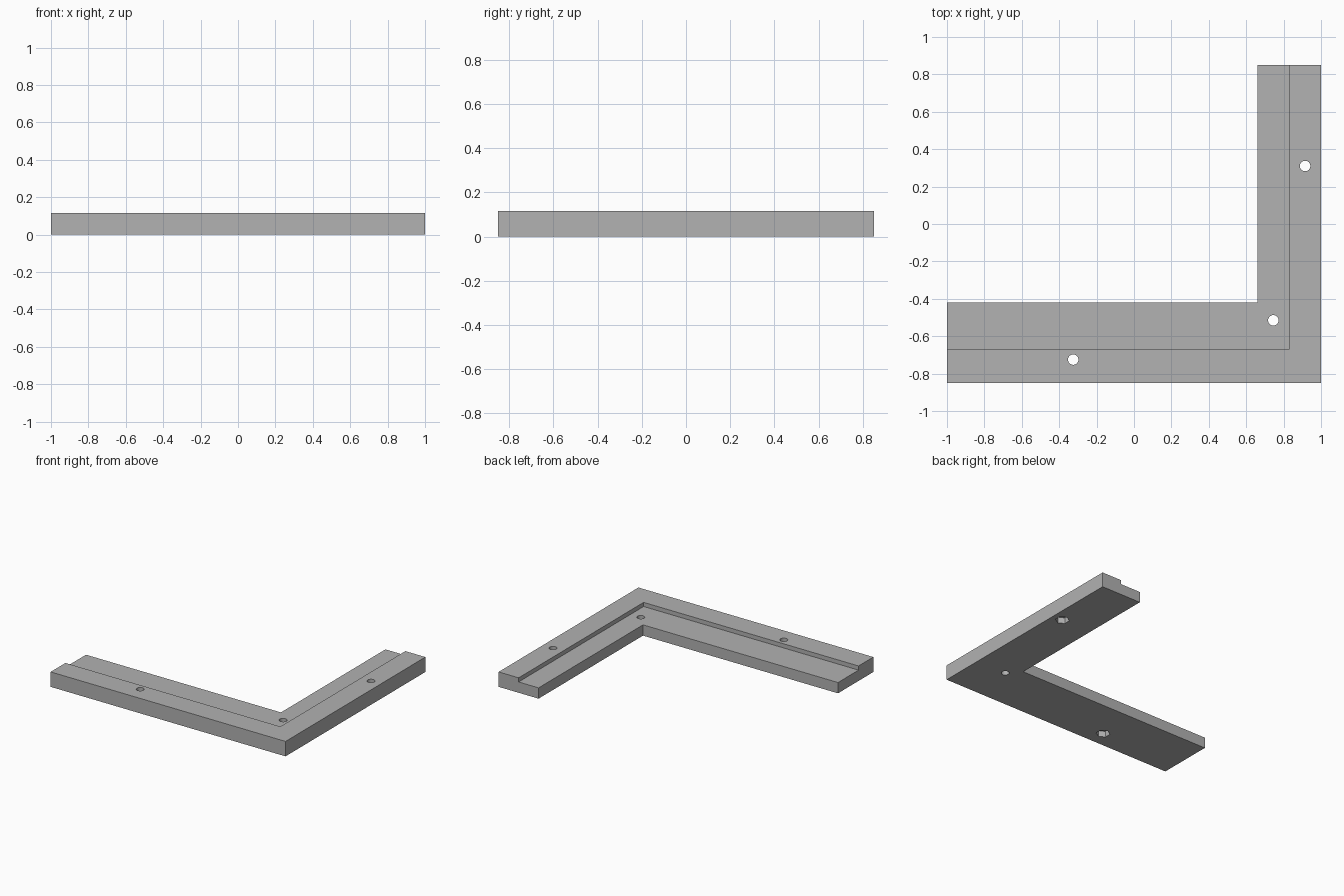
import bpy
import bmesh
import math
from mathutils import Matrix, Vector

default = bpy.data.objects.get("Cube")
if default:
    bpy.data.objects.remove(default, do_unlink=True)

HEIGHT, LEDGE = 0.115, 0.083
X, Y = 1.0, 0.85                      # half extents
INNER_X, INNER_Y = 0.66, -0.42        # inside edges of the two arms
STEP_X, STEP_Y = 0.83, -0.67          # edges of the raised outer rim
HOLE_R, POCKET_R, POCKET_DEPTH = 0.028, 0.05, 0.045

grey = bpy.data.materials.new("Plain grey")
grey.use_nodes = True
colour = (0.445, 0.445, 0.445, 1)
grey.diffuse_color = colour
grey.node_tree.nodes["Principled BSDF"].inputs["Base Color"].default_value = colour


def make_object(name, bm):
    mesh = bpy.data.meshes.new(name)
    bmesh.ops.recalc_face_normals(bm, faces=bm.faces)
    bm.to_mesh(mesh)
    bm.free()
    mesh.materials.append(grey)
    obj = bpy.data.objects.new(name, mesh)
    bpy.context.collection.objects.link(obj)
    return obj


def prism(name, outline, z0, z1):
    bm = bmesh.new()
    face = bm.faces.new([bm.verts.new((x, y, z0)) for x, y in outline])
    top = bmesh.ops.extrude_face_region(bm, geom=[face])["geom"]
    bmesh.ops.translate(bm, vec=Vector((0, 0, z1 - z0)),
                        verts=[v for v in top if isinstance(v, bmesh.types.BMVert)])
    return make_object(name, bm)


def drill(name, x, y, radius, sides, z0, z1):
    bm = bmesh.new()
    place = Matrix.Translation((x, y, (z0 + z1) / 2)) @ Matrix.Rotation(math.pi / 2, 4, "Z")
    bmesh.ops.create_cone(bm, cap_ends=True, segments=sides, radius1=radius,
                          radius2=radius, depth=z1 - z0, matrix=place)
    # Put a corner of the hexagonal pockets on the y axis
    if sides == 6:
        v = bm.verts[:][0].co - Vector((x, y, 0))
        turn = math.pi / 2 - math.atan2(v.y, v.x)
        bmesh.ops.rotate(bm, cent=(x, y, 0), matrix=Matrix.Rotation(turn, 3, "Z"), verts=bm.verts)
    return make_object(name, bm)


def cut(target, cutter):
    cutter.hide_render = True
    mod = target.modifiers.new(cutter.name, "BOOLEAN")
    mod.operation = "DIFFERENCE"
    mod.solver = "EXACT"
    mod.object = cutter
    bpy.context.view_layer.objects.active = target
    bpy.ops.object.modifier_apply(modifier=mod.name)
    bpy.data.objects.remove(cutter, do_unlink=True)


# L-shaped corner bracket
bracket = prism("corner_bracket",
                [(-X, -Y), (X, -Y), (X, Y), (INNER_X, Y), (INNER_X, INNER_Y), (-X, INNER_Y)],
                0, HEIGHT)

# Lowered ledge along the inside of both arms
cut(bracket, prism("ledge_cutter",
                   [(-X - 0.1, STEP_Y), (STEP_X, STEP_Y), (STEP_X, Y + 0.1), (-X - 0.1, Y + 0.1)],
                   LEDGE, HEIGHT + 0.1))

# Screw holes; those in the rim have hexagonal nut pockets underneath
for x, y, has_pocket in [(-0.325, -0.725, True), (0.915, 0.31, True), (0.745, -0.515, False)]:
    cut(bracket, drill("hole_cutter", x, y, HOLE_R, 32, -0.1, HEIGHT + 0.1))
    if has_pocket:
        cut(bracket, drill("pocket_cutter", x, y, POCKET_R, 6, -0.1, POCKET_DEPTH))

# Round the hole walls, keep all other edges crisp
bpy.ops.object.select_all(action="DESELECT")
bracket.select_set(True)
bpy.context.view_layer.objects.active = bracket
bpy.ops.object.shade_smooth_by_angle(angle=math.radians(30))
